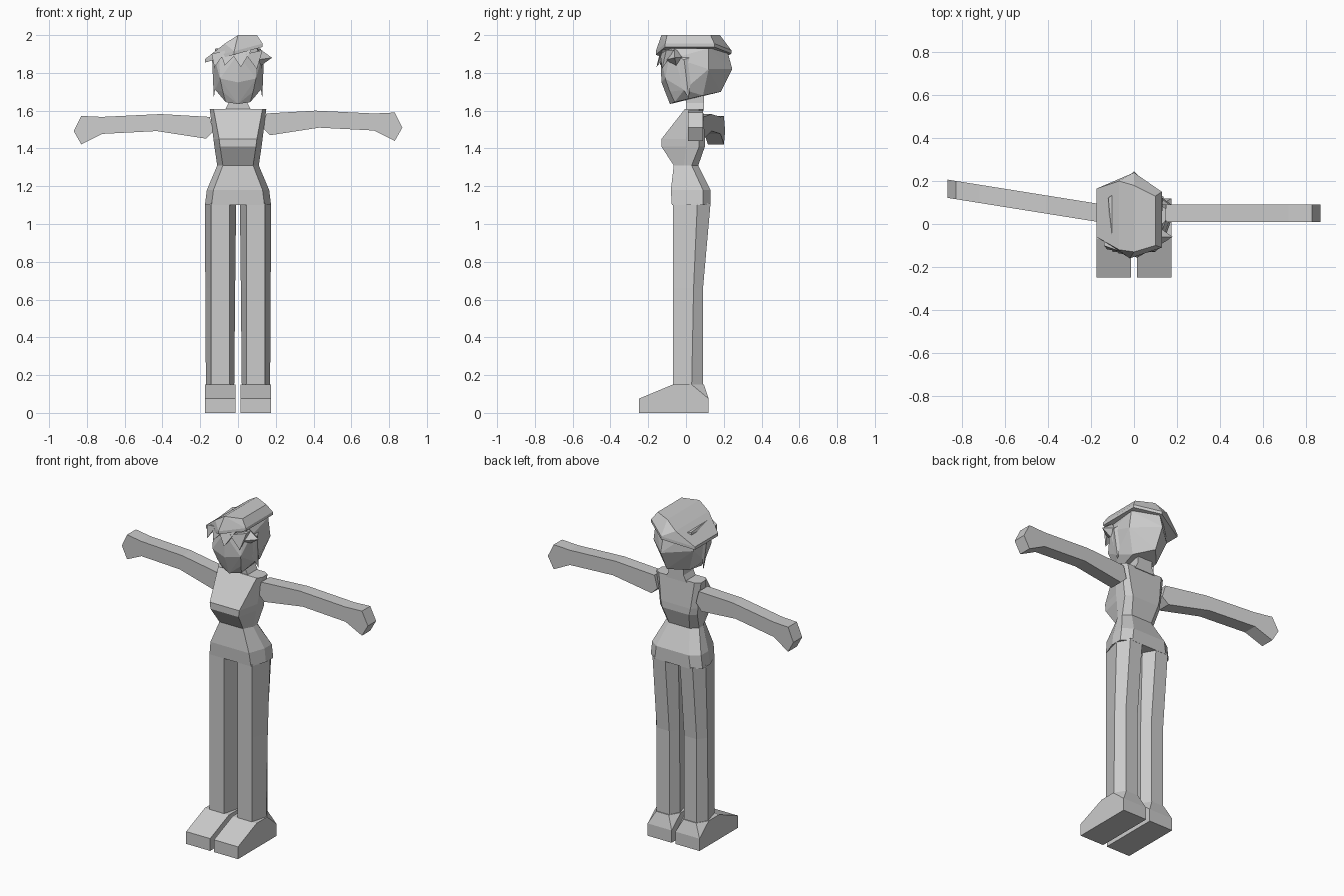
import bpy, bmesh

if "Cube" in bpy.data.objects:
    bpy.data.objects.remove(bpy.data.objects["Cube"])

grey = bpy.data.materials.new("plain grey")
grey.diffuse_color = (0.6, 0.6, 0.6, 1)
grey.use_nodes = True
grey.node_tree.nodes["Principled BSDF"].inputs["Base Color"].default_value = grey.diffuse_color


def finish(name, bm, mirror=False):
    bmesh.ops.recalc_face_normals(bm, faces=bm.faces[:])
    me = bpy.data.meshes.new(name)
    bm.to_mesh(me)
    bm.free()
    me.materials.append(grey)
    ob = bpy.data.objects.new(name, me)
    bpy.context.collection.objects.link(ob)
    if mirror:
        ob.modifiers.new("mirror", 'MIRROR').use_mirror_merge = False
    return ob


def loft(name, rings, mirror=False):
    """Skin a list of equal point rings and cap both ends."""
    bm = bmesh.new()
    vs = [[bm.verts.new(p) for p in r] for r in rings]
    n = len(rings[0])
    for a, b in zip(vs, vs[1:]):
        for i in range(n):
            j = (i + 1) % n
            bm.faces.new((a[i], a[j], b[j], b[i]))
    bm.faces.new(vs[0])
    bm.faces.new(vs[-1])
    return finish(name, bm, mirror)


def hull(name, pts, mirror=False):
    """Convex solid around a few points."""
    bm = bmesh.new()
    for p in pts:
        bm.verts.new(p)
    res = bmesh.ops.convex_hull(bm, input=bm.verts[:])
    junk = {v for v in res["geom_interior"] if isinstance(v, bmesh.types.BMVert)}
    bmesh.ops.delete(bm, geom=list(junk), context='VERTS')
    bmesh.ops.dissolve_limit(bm, angle_limit=0.02, verts=bm.verts[:], edges=bm.edges[:])
    return finish(name, bm, mirror)


def both(pts):
    """Points plus their mirror image across x = 0."""
    return pts + [(-x, y, z) for x, y, z in pts if x]


# Torso: z, front half width, front y, side half width, side y from / to, back half width, back y
torso = [
    (1.10, .14, -.075, .175, .02, .09, .12, .13),
    (1.18, .13, -.08, .165, .02, .09, .11, .13),
    (1.31, .08, -.065, .11, -.01, .03, .07, .065),
    (1.41, .095, -.13, .125, 0, .07, .09, .10),
    (1.45, .10, -.13, .13, 0, .07, .10, .10),
    (1.61, .13, -.005, .15, .02, .07, .12, .09),
]
loft("torso", [[(-f, fy, z), (f, fy, z), (s, s1, z), (s, s2, z),
                (b, by, z), (-b, by, z), (-s, s2, z), (-s, s1, z)]
               for z, f, fy, s, s1, s2, b, by in torso])

# Neck
loft("neck", [[(-w, .0, z), (w, .0, z), (w, .095, z), (-w, .095, z)]
              for w, z in ((.07, 1.60), (.05, 1.64), (.05, 1.72))])

# Legs: six-sided, straighter below the knee
legs = [(1.11, .01, .175, .06, .13), (.66, .015, .173, .04, .09), (.14, .02, .17, .03, .09)]
loft("legs", [[(.045, -.07, z), (.142, -.07, z), (o, m, z),
               (.135, b, z), (.05, b, z), (i, m, z)]
              for z, i, o, m, b in legs], mirror=True)

# Feet: wedge toe, tapered heel
foot = [(x, y, z) for x in (.013, .175) for y, z in
        ((-.25, 0), (-.25, .075), (.12, 0), (.12, .075), (-.07, .15), (.03, .15))]
hull("feet", foot + [(.05, .095, .15), (.135, .095, .15)], mirror=True)

# Arms: front outlines given thickness; the left one swings back and droops a little
arm = [(.13, 1.51), (.15, 1.585), (.41, 1.60), (.72, 1.585), (.72, 1.495), (.43, 1.51), (.17, 1.47)]
hand = [(.72, 1.585), (.83, 1.59), (.87, 1.51), (.83, 1.44), (.72, 1.495)]
for part, outline in (("arm", arm), ("hand", hand)):
    loft("right_" + part, [[(x, y, z) for x, z in outline] for y in (.01, .09)])
    loft("left_" + part, [[(-x, y + .16 * (x - .17), z - .018) for x, z in outline]
                          for y in (.01, .095)])

# Head: faceted, ridge down the middle, pointed at the back
hull("head", both([
    (0, -.085, 1.635), (.065, -.06, 1.645), (0, -.13, 1.75), (.08, -.085, 1.70),
    (.12, -.01, 1.71), (.095, -.11, 1.77), (.125, -.06, 1.88), (0, -.135, 1.90),
    (.085, .09, 1.68), (0, .185, 1.70), (.135, .12, 1.82), (0, .245, 1.82),
    (.12, .12, 1.93), (0, .215, 1.93), (.10, -.08, 1.93)]))

# Cap: tilted hexagon, low on the left
brim = [(-.175, -.06), (-.175, .165), (0, .24), (.13, .15), (.13, -.11), (-.02, -.16)]
crown = [(-.07, -.12, 1.955), (-.07, .20, 1.955), (0, .18, 2), (.1, .13, 2), (.1, -.1, 2), (0, -.13, 2)]
hull("cap", [(x, y, 1.902 + .27 * x + dz) for x, y in brim for dz in (0, .018)] + crown)

# Fringe: row of pointed locks over the forehead
for x0, x1, tip, z in ((-.14, -.06, -.125, 1.83), (-.09, .01, -.07, 1.84),
                       (-.03, .07, .015, 1.83), (.04, .13, .10, 1.82)):
    y0, y1, yt = (-.15 + .35 * abs(x) for x in (x0, x1, tip))
    hull("fringe_lock", [(x0, y0, 1.90), (x1, y1, 1.92), (tip, yt - .012, z),
                         (x0, y0 + .04, 1.90), (x1, y1 + .04, 1.92)])

# Side locks hanging in front of the ears
hull("side_locks", [(.118, -.06, 1.89), (.118, .04, 1.89), (.137, -.01, 1.87),
                    (.128, .015, 1.665), (.118, -.03, 1.74)], mirror=True)

# Hair tuft sticking out on the right
hull("tuft", [(.11, -.105, 1.87), (.11, -.01, 1.885), (.11, -.06, 1.93),
              (.11, -.05, 1.83), (.18, -.06, 1.88)])
